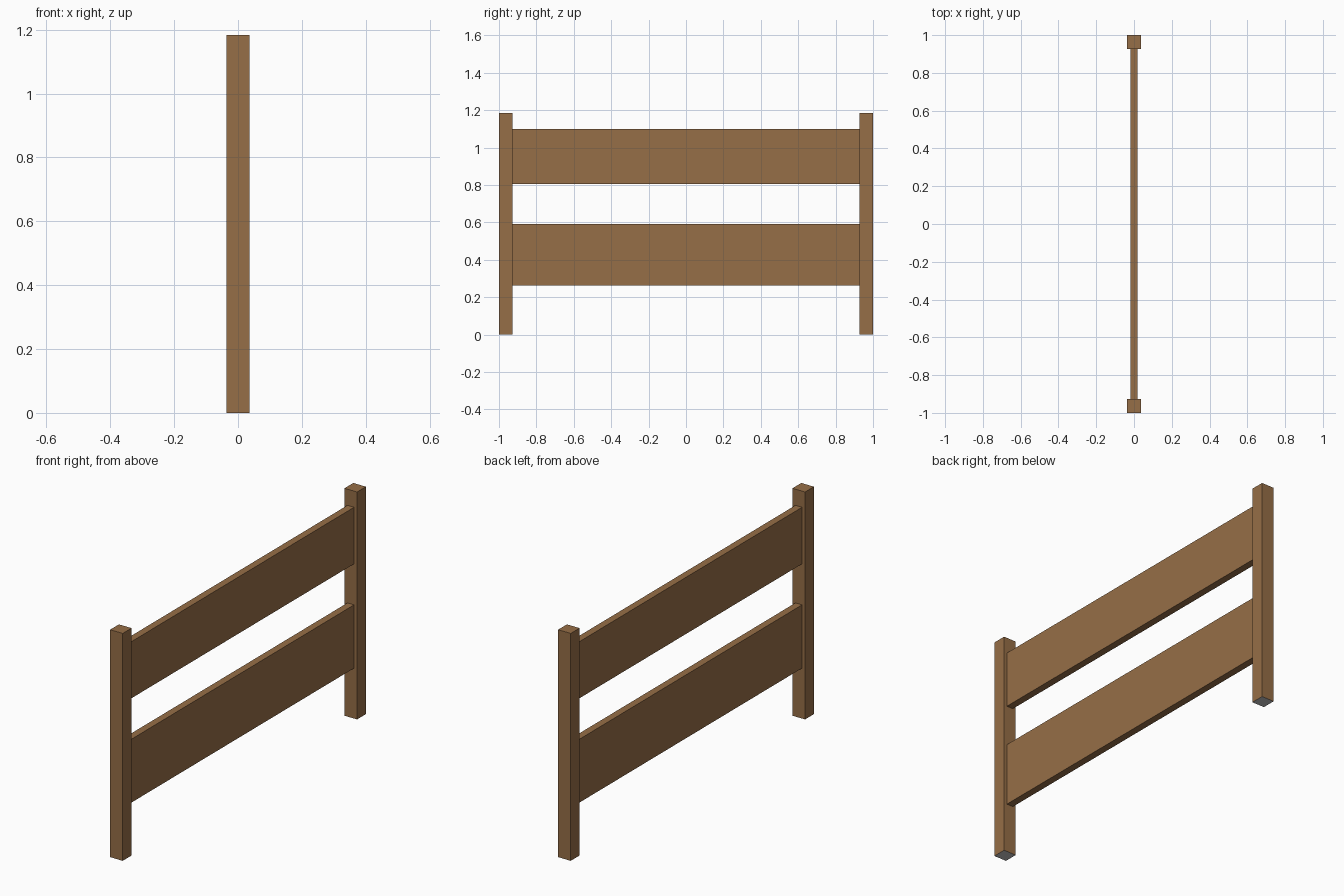
import bpy, bmesh

if "Cube" in bpy.data.objects:
    bpy.data.objects.remove(bpy.data.objects["Cube"])

POST = 0.0725            # square post section
POST_H = 1.184
RAIL_T = 0.038           # rail thickness
INNER = 1.0 - POST       # inner face of the posts


def make_material(name, rgb):
    mat = bpy.data.materials.new(name)
    mat.diffuse_color = (*rgb, 1.0)
    mat.use_nodes = True
    mat.node_tree.nodes["Principled BSDF"].inputs["Base Color"].default_value = mat.diffuse_color
    return mat


wood = make_material("brown wood", (0.305, 0.156, 0.063))
grey = make_material("grey post base", (0.55, 0.55, 0.55))


def box(name, x, y, z, grey_base=False):
    """Axis-aligned box from (min, max) ranges."""
    bm = bmesh.new()
    bmesh.ops.create_cube(bm, size=1.0)
    for v in bm.verts:
        v.co = [lo + (c + 0.5) * (hi - lo) for c, (lo, hi) in zip(v.co, (x, y, z))]
    bm.normal_update()
    mesh = bpy.data.meshes.new(name)
    mesh.materials.append(wood)
    if grey_base:
        mesh.materials.append(grey)
        for f in bm.faces:
            f.material_index = 1 if f.normal.z < -0.5 else 0
    bm.to_mesh(mesh)
    bm.free()
    obj = bpy.data.objects.new(name, mesh)
    bpy.context.collection.objects.link(obj)
    return obj


# End posts with grey undersides
half = POST / 2
box("front_post", (-half, half), (-1.0, -INNER), (0, POST_H), True)
box("back_post", (-half, half), (INNER, 1.0), (0, POST_H), True)

# Two wide boards between the posts
for name, z in (("lower_rail", (0.262, 0.592)), ("upper_rail", (0.805, 1.10))):
    box(name, (-RAIL_T / 2, RAIL_T / 2), (-INNER, INNER), z)
